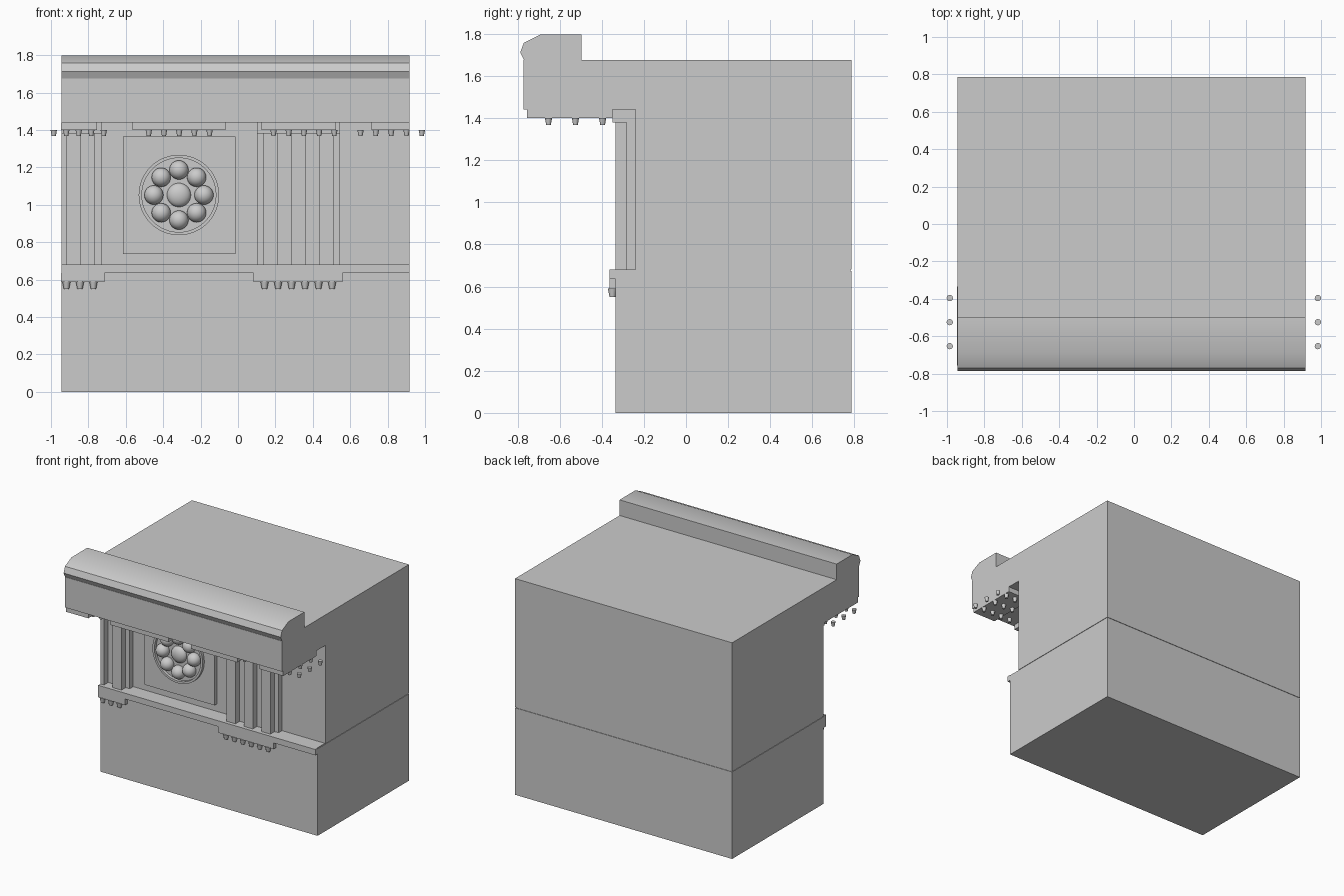
import bpy, bmesh
from math import sin, cos, pi, radians
from mathutils import Matrix

cube = bpy.data.objects.get("Cube")
if cube:
    bpy.data.objects.remove(cube, do_unlink=True)

stone = bpy.data.materials.new("grey_stone")
stone.use_nodes = True
GREY = (0.6, 0.6, 0.6, 1)
stone.diffuse_color = GREY
stone.node_tree.nodes["Principled BSDF"].inputs["Base Color"].default_value = GREY

LEFT, RIGHT, BACK = -0.945, 0.917, 0.785
WALL, FRIEZE = -0.335, -0.24       # front planes of the lower block and frieze
BAND, SOFFIT, TOP = 0.68, 1.44, 1.676


def finish(name, bm, smooth=None):
    bmesh.ops.recalc_face_normals(bm, faces=bm.faces)
    mesh = bpy.data.meshes.new(name)
    bm.to_mesh(mesh)
    bm.free()
    mesh.materials.append(stone)
    ob = bpy.data.objects.new(name, mesh)
    bpy.context.collection.objects.link(ob)
    if smooth:
        bpy.ops.object.select_all(action='DESELECT')
        ob.select_set(True)
        bpy.context.view_layer.objects.active = ob
        bpy.ops.object.shade_smooth_by_angle(angle=radians(smooth))
    return ob


def add_box(bm, x0, x1, y0, y1, z0, z1):
    m = Matrix.Translation(((x0 + x1) / 2, (y0 + y1) / 2, (z0 + z1) / 2))
    m = m @ Matrix.Diagonal((x1 - x0, y1 - y0, z1 - z0, 1))
    bmesh.ops.create_cube(bm, size=1, matrix=m)


def box(name, *bounds):
    bm = bmesh.new()
    add_box(bm, *bounds)
    return finish(name, bm)


def extrude_x(name, profile, smooth=None):
    """Sweep a (y, z) profile along the whole width."""
    bm = bmesh.new()
    face = bm.faces.new([bm.verts.new((LEFT, y, z)) for y, z in profile])
    new = bmesh.ops.extrude_face_region(bm, geom=[face])["geom"]
    verts = [v for v in new if isinstance(v, bmesh.types.BMVert)]
    bmesh.ops.translate(bm, verts=verts, vec=(RIGHT - LEFT, 0, 0))
    return finish(name, bm, smooth)


def pegs(name, xs, ys, z0, z1, r_bottom, r_top):
    """Rows of small tapered drops."""
    bm = bmesh.new()
    for x in xs:
        for y in ys:
            bmesh.ops.create_cone(
                bm, cap_ends=True, segments=12, radius1=r_bottom, radius2=r_top,
                depth=z1 - z0, matrix=Matrix.Translation((x, y, (z0 + z1) / 2)))
    return finish(name, bm, 40)


def spaced(first, last, count):
    return [first + (last - first) * i / (count - 1) for i in range(count)]


# Main masses: lower beam, recessed seam, frieze with projecting cornice
box("lower_beam", LEFT, RIGHT, WALL, BACK, 0, BAND - 0.006)
box("seam", LEFT + 0.004, RIGHT - 0.004, WALL, BACK - 0.004, BAND - 0.006, BAND)
extrude_x("frieze_and_cornice", [
    (BACK, BAND), (BACK, TOP), (-0.772, TOP), (-0.772, SOFFIT),
    (FRIEZE, SOFFIT), (FRIEZE, BAND)])
extrude_x("crown_moulding", [
    (-0.496, TOP), (-0.496, 1.797), (-0.69, 1.797), (-0.77, 1.758),
    (-0.787, 1.712), (-0.77, TOP)], smooth=30)

# Band along the top of the lower beam, with short strips and drops below
box("band", LEFT, RIGHT, -0.363, WALL, 0.635, BAND)
for side, x0, x1, drops in (("right", LEFT, -0.714, spaced(-0.917, -0.773, 3)),
                            ("left", 0.083, 0.56, spaced(0.142, 0.503, 6))):
    box(side + "_strip", x0, x1, -0.363, WALL, 0.588, 0.636)
    pegs(side + "_strip_drops", drops, [-0.349], 0.55, 0.59, 0.014, 0.022)


# Grooved frieze blocks, clipped at the end of the model
def grooved_block(name, centre):
    bm = bmesh.new()
    half = 0.222

    def part(a, b, front, z0, z1):
        a, b = max(centre + a, LEFT), min(centre + b, RIGHT)
        if b > a:
            add_box(bm, a, b, front, FRIEZE, z0, z1)

    part(-half, half, -0.283, BAND, 1.38)
    for offset in (-0.15, 0, 0.15):
        part(offset - 0.038, offset + 0.038, WALL, BAND, 1.38)
    part(-half, half, -0.35, 1.38, SOFFIT)
    finish(name, bm)


grooved_block("right_grooved_block", -0.953)
grooved_block("left_grooved_block", 0.324)

# Flat blocks under the cornice with three rows of drops each
for i, (x0, x1, a, b) in enumerate((
        (LEFT, -0.755, -0.985, -0.718), (-0.564, -0.067, -0.477, -0.152),
        (0.125, 0.523, 0.19, 0.515), (0.715, RIGHT, 0.655, 0.983))):
    box(f"soffit_block_{i + 1}", x0, x1, -0.756, -0.35, 1.4, SOFFIT)
    pegs(f"soffit_drops_{i + 1}", spaced(a, b, 5), (-0.653, -0.525, -0.396),
         1.367, 1.4, 0.011, 0.017)

# Square panel with a round flower
PANEL, CX, CZ = -0.268, -0.316, 1.052
box("square_panel", -0.615, -0.014, PANEL, FRIEZE, 0.737, 1.365)

bm = bmesh.new()
N = 48
loops = []
for radius, y in ((0.198, PANEL), (0.198, PANEL - 0.022),
                  (0.215, PANEL - 0.022), (0.215, PANEL)):
    loops.append([bm.verts.new((CX + radius * cos(2 * pi * k / N), y,
                                CZ + radius * sin(2 * pi * k / N))) for k in range(N)])
for j in range(4):
    p, q = loops[j], loops[(j + 1) % 4]
    for k in range(N):
        n = (k + 1) % N
        bm.faces.new((p[k], p[n], q[n], q[k]))
finish("flower_rim", bm, 30)

bm = bmesh.new()
for k in range(8):
    a = k * pi / 4
    spot = Matrix.Translation((CX + 0.134 * cos(a), PANEL - 0.01, CZ + 0.134 * sin(a)))
    bmesh.ops.create_uvsphere(bm, u_segments=24, v_segments=14, radius=0.051, matrix=spot)
finish("flower_petals", bm, 40)

bm = bmesh.new()
bmesh.ops.create_uvsphere(
    bm, u_segments=24, v_segments=14, radius=0.064,
    matrix=Matrix.Translation((CX, PANEL, CZ)) @ Matrix.Diagonal((1, 0.6, 1, 1)))
finish("flower_centre", bm, 40)
